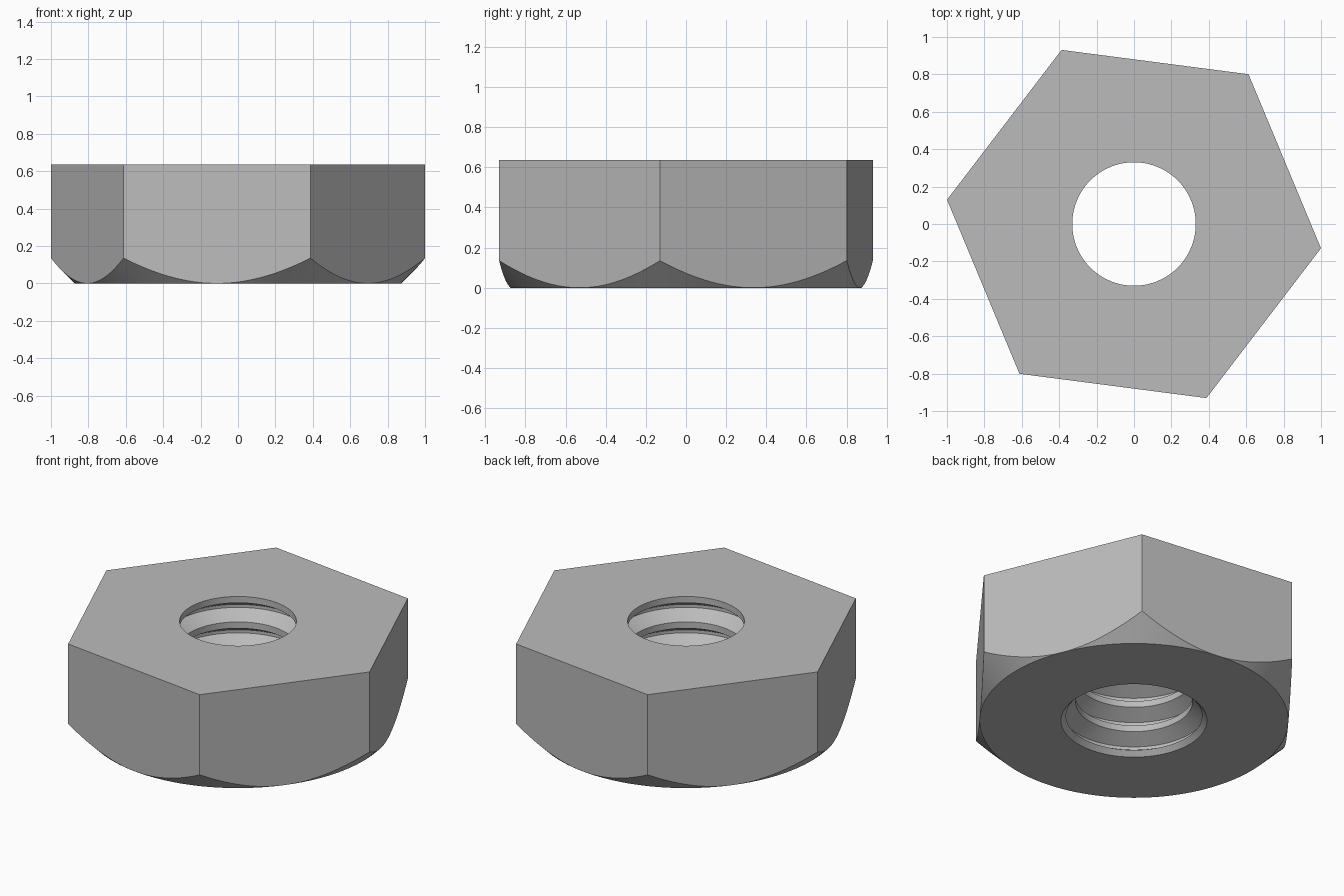
import bpy, bmesh
from math import cos, pi, radians, sin

if "Cube" in bpy.data.objects:
    bpy.data.objects.remove(bpy.data.objects["Cube"])

APOTHEM = 0.873            # centre to flat
HEIGHT = 0.635
MINOR, MAJOR = 0.33, 0.417  # thread crest and root radii
THREADS = 4
PITCH = HEIGHT / THREADS
SIDE_STEPS = 24            # segments along each flat
TURN = radians(-7.4)       # direction of the first corner

# Steel material
steel = bpy.data.materials.new("grey steel")
steel.use_nodes = True
colour = (0.5, 0.5, 0.5, 1)
steel.diffuse_color = colour
steel.node_tree.nodes["Principled BSDF"].inputs["Base Color"].default_value = colour

# Bore profile from the top down: crest, flank, root, flank for each ring
bore = []
for i in range(THREADS):
    z = HEIGHT - i * PITCH
    bore += [(MINOR, z), (MINOR, z - PITCH * 0.25),
             (MAJOR, z - PITCH * 0.565), (MAJOR, z - PITCH * 0.685)]
# Countersink at the underside
bore += [(0.385, 0.03), (0.413, 0)]

# Sweep the closed profile; the outer radius follows the hexagon
bm = bmesh.new()
loops = []
count = 6 * SIDE_STEPS
for i in range(count):
    a = i * 2 * pi / count
    r = APOTHEM / cos(a % (pi / 3) - pi / 6)
    outer = [(APOTHEM, 0), (r, r - APOTHEM), (r, HEIGHT)]   # 45 degree chamfer
    c, s = cos(a + TURN), sin(a + TURN)
    loops.append([bm.verts.new((p * c, p * s, z)) for p, z in outer + bore])

for i, here in enumerate(loops):
    there = loops[(i + 1) % count]
    for j in range(len(here)):
        k = (j + 1) % len(here)
        bm.faces.new((here[j], there[j], there[k], here[k]))
bmesh.ops.remove_doubles(bm, verts=bm.verts, dist=1e-5)
bmesh.ops.recalc_face_normals(bm, faces=bm.faces)

mesh = bpy.data.meshes.new("hex_nut")
bm.to_mesh(mesh)
bm.free()
mesh.materials.append(steel)
nut = bpy.data.objects.new("hex_nut", mesh)
bpy.context.collection.objects.link(nut)

# Smooth the round surfaces, keep the machined edges sharp
bpy.context.view_layer.objects.active = nut
nut.select_set(True)
bpy.ops.object.shade_smooth_by_angle(angle=radians(25))
